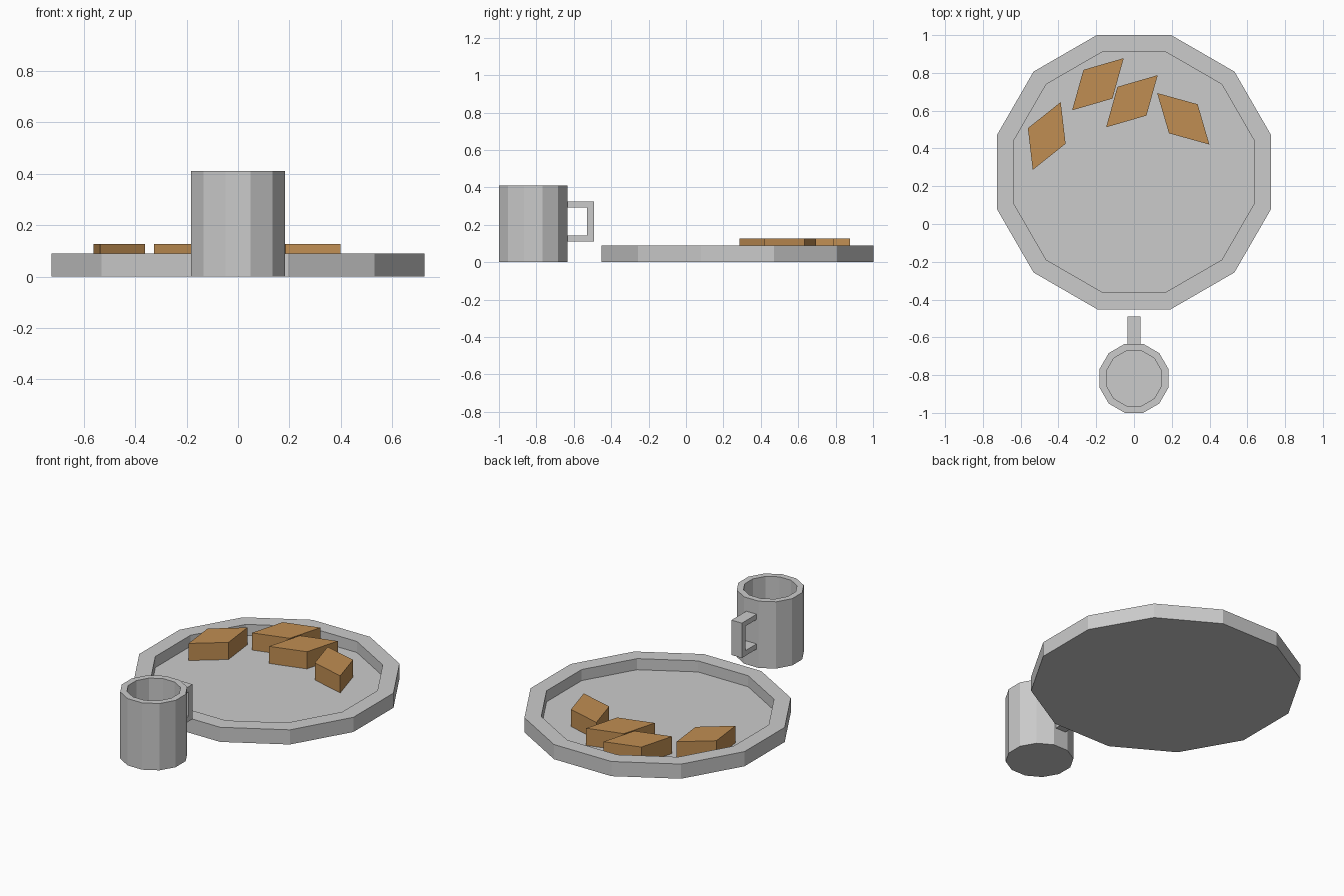
import bpy, math

if "Cube" in bpy.data.objects:
    bpy.data.objects.remove(bpy.data.objects["Cube"])

def material(name, rgb):
    m = bpy.data.materials.new(name)
    m.diffuse_color = (*rgb, 1)
    m.use_nodes = True
    m.node_tree.nodes["Principled BSDF"].inputs["Base Color"].default_value = m.diffuse_color
    return m

GREY = material("light grey", (0.6, 0.6, 0.6))
TAN = material("baked tan", (0.53, 0.27, 0.085))

def add_object(name, verts, faces, mat):
    me = bpy.data.meshes.new(name)
    me.from_pydata(verts, [], faces)
    me.materials.append(mat)
    ob = bpy.data.objects.new(name, me)
    bpy.context.collection.objects.link(ob)
    return ob

def vessel(name, cy, r_out, r_in, height, floor, n=12):
    """Open container: outer wall, flat rim, inner wall, inner floor."""
    verts = []
    for r, z in ((r_out, 0), (r_out, height), (r_in, height), (r_in, floor)):
        for i in range(n):
            a = math.tau * (i + 0.5) / n
            verts.append((r * math.cos(a), cy + r * math.sin(a), z))
    faces = [tuple(reversed(range(n))), tuple(range(3 * n, 4 * n))]
    for k in range(3):
        for i in range(n):
            j = (i + 1) % n
            faces.append((k * n + i, k * n + j, (k + 1) * n + j, (k + 1) * n + i))
    return add_object(name, verts, faces, GREY)

# Plate and mug
vessel("plate", 0.275, 0.752, 0.657, 0.09, 0.022)
vessel("mug", -0.817, 0.189, 0.151, 0.41, 0.04)

# Mug handle: C-shaped profile in the y-z plane, extruded along x
y0, y1, yi = -0.637, -0.491, -0.528
profile = [(y0, 0.112), (y1, 0.112), (y1, 0.326), (y0, 0.326),
           (y0, 0.294), (yi, 0.294), (yi, 0.144), (y0, 0.144)]
verts = [(x, y, z) for x in (-0.035, 0.035) for y, z in profile]
caps = [(0, 1, 6, 7), (1, 2, 5, 6), (2, 3, 4, 5)]
faces = [tuple(i + 8 for i in f) for f in caps] + [tuple(reversed(f)) for f in caps]
faces += [(i, i + 8, (i + 1) % 8 + 8, (i + 1) % 8) for i in range(8)]
add_object("mug_handle", verts, faces, GREY)

# Diamond-shaped pastries resting on the plate floor: centre and long-axis angle
LONG, SHORT, Z0, Z1 = 0.194, 0.108, 0.022, 0.127
diamond = [(LONG, 0), (0, SHORT), (-LONG, 0), (0, -SHORT)]
box_faces = [(3, 2, 1, 0), (4, 5, 6, 7)] + [
    (i, (i + 1) % 4, (i + 1) % 4 + 4, i + 4) for i in range(4)]
for k, (x, y, deg) in enumerate([(-0.462, 0.466, 67.6), (-0.191, 0.74, 45.3),
                                 (-0.011, 0.65, 45.3), (0.261, 0.557, -44.6)]):
    ob = add_object(f"pastry_{k + 1}", [(px, py, z) for z in (Z0, Z1) for px, py in diamond],
                    box_faces, TAN)
    ob.location = (x, y, 0)
    ob.rotation_euler.z = math.radians(deg)
